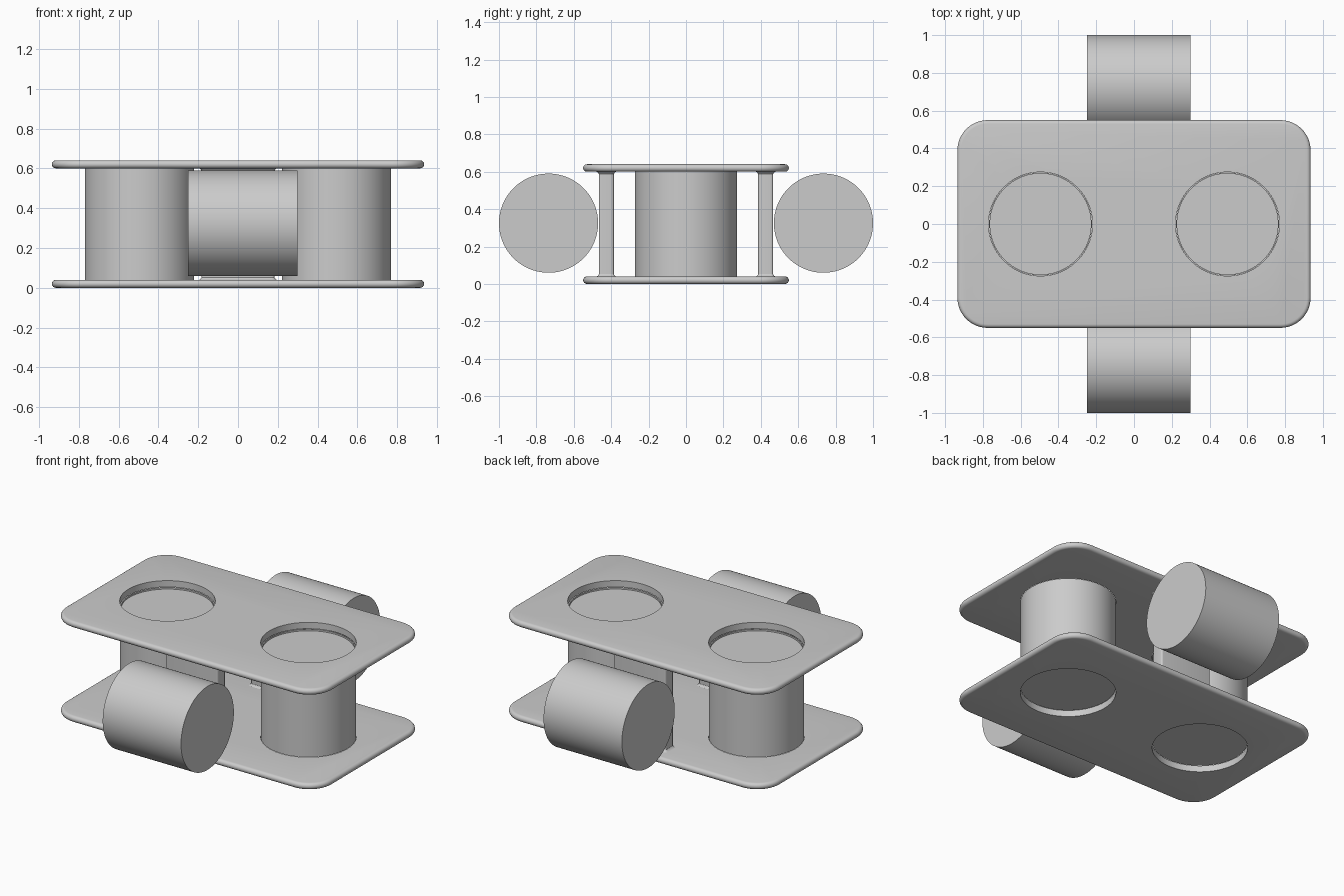
import bpy, bmesh, math
from mathutils import Matrix

cube = bpy.data.objects.get("Cube")
if cube:
    bpy.data.objects.remove(cube, do_unlink=True)

grey = bpy.data.materials.new("light grey")
grey.use_nodes = True
grey.diffuse_color = (0.6, 0.6, 0.6, 1)
grey.node_tree.nodes["Principled BSDF"].inputs["Base Color"].default_value = (0.6, 0.6, 0.6, 1)


def finish(bm, name):
    """Turn a bmesh into a named, coloured object."""
    bmesh.ops.recalc_face_normals(bm, faces=bm.faces)
    mesh = bpy.data.meshes.new(name)
    bm.to_mesh(mesh)
    bm.free()
    mesh.materials.append(grey)
    obj = bpy.data.objects.new(name, mesh)
    bpy.context.collection.objects.link(obj)
    return obj


def select(obj):
    bpy.ops.object.select_all(action='DESELECT')
    obj.select_set(True)
    bpy.context.view_layer.objects.active = obj


def smooth(obj):
    select(obj)
    bpy.ops.object.shade_smooth_by_angle(angle=math.radians(32))


def rounded_slab(name, hx, hy, radius, levels, centre_y=0, steps=12):
    """Stack rounded rectangles; each level is (height, outward growth)."""
    bm = bmesh.new()
    rings = []
    for z, grow in levels:
        ring = []
        for k, (sx, sy) in enumerate(((1, 1), (-1, 1), (-1, -1), (1, -1))):
            for i in range(steps + 1):
                a = (k + i / steps) * math.pi / 2
                r = radius + grow
                ring.append(bm.verts.new((sx * (hx - radius) + r * math.cos(a),
                                          centre_y + sy * (hy - radius) + r * math.sin(a), z)))
        rings.append(ring)
    count = len(rings[0])
    for low, high in zip(rings, rings[1:]):
        for i in range(count):
            j = (i + 1) % count
            bm.faces.new((low[i], low[j], high[j], high[i]))
    bm.faces.new(rings[0])
    bm.faces.new(rings[-1])
    return finish(bm, name)


def cylinder(name, radius, length, matrix):
    bm = bmesh.new()
    bmesh.ops.create_cone(bm, cap_ends=True, segments=96, radius1=radius,
                          radius2=radius, depth=length, matrix=matrix)
    return finish(bm, name)


# Top and bottom plates with rounded rims and two round openings
THICK, CELL_X = 0.04, 0.495
half = THICK / 2
for name, base in (("bottom_plate", 0), ("top_plate", 0.6)):
    rim = []
    for i in range(9):
        a = math.pi * (i / 8 - 0.5)
        rim.append((base + half + half * math.sin(a), half * (math.cos(a) - 1)))
    plate = rounded_slab(name, 0.935, 0.55, 0.16, rim)
    for side in (-1, 1):
        cutter = cylinder("hole_cutter", 0.275, 0.2,
                          Matrix.Translation((side * CELL_X, 0, base + half)))
        cutter.hide_render = True
        cut = plate.modifiers.new("hole", 'BOOLEAN')
        cut.operation, cut.solver, cut.object = 'DIFFERENCE', 'EXACT', cutter
        select(plate)
        bpy.ops.object.modifier_apply(modifier=cut.name)
        bpy.data.objects.remove(cutter, do_unlink=True)
    smooth(plate)

# Upright cells: a thin sleeve with a slightly recessed top
profile = ((0, 0.04), (0.274, 0.04), (0.274, 0.6), (0.267, 0.6), (0.267, 0.59), (0, 0.59))
for label, side in (("left", 1), ("right", -1)):
    bm = bmesh.new()
    verts = [bm.verts.new((r, 0, z)) for r, z in profile]
    edges = [bm.edges.new(pair) for pair in zip(verts, verts[1:])]
    bmesh.ops.spin(bm, geom=verts + edges, cent=(0, 0, 0), axis=(0, 0, 1),
                   angle=math.tau, steps=96)
    bmesh.ops.remove_doubles(bm, verts=bm.verts, dist=0.0001)
    bmesh.ops.translate(bm, verts=bm.verts, vec=(side * CELL_X, 0, 0))
    smooth(finish(bm, label + "_upright_cell"))

# Support walls with flared ends, and the lying cells outside them
flare = [(0.04, 0.012), (0.043, 0.006), (0.052, 0), (0.588, 0), (0.597, 0.006), (0.6, 0.012)]
for label, side in (("front", -1), ("back", 1)):
    smooth(rounded_slab(label + "_support_wall", 0.183, 0.04, 0.012, flare, side * 0.426, 5))
    place = Matrix.Translation((0.025, side * 0.735, 0.325)) @ Matrix.Rotation(math.pi / 2, 4, 'Y')
    smooth(cylinder(label + "_lying_cell", 0.265, 0.55, place))
